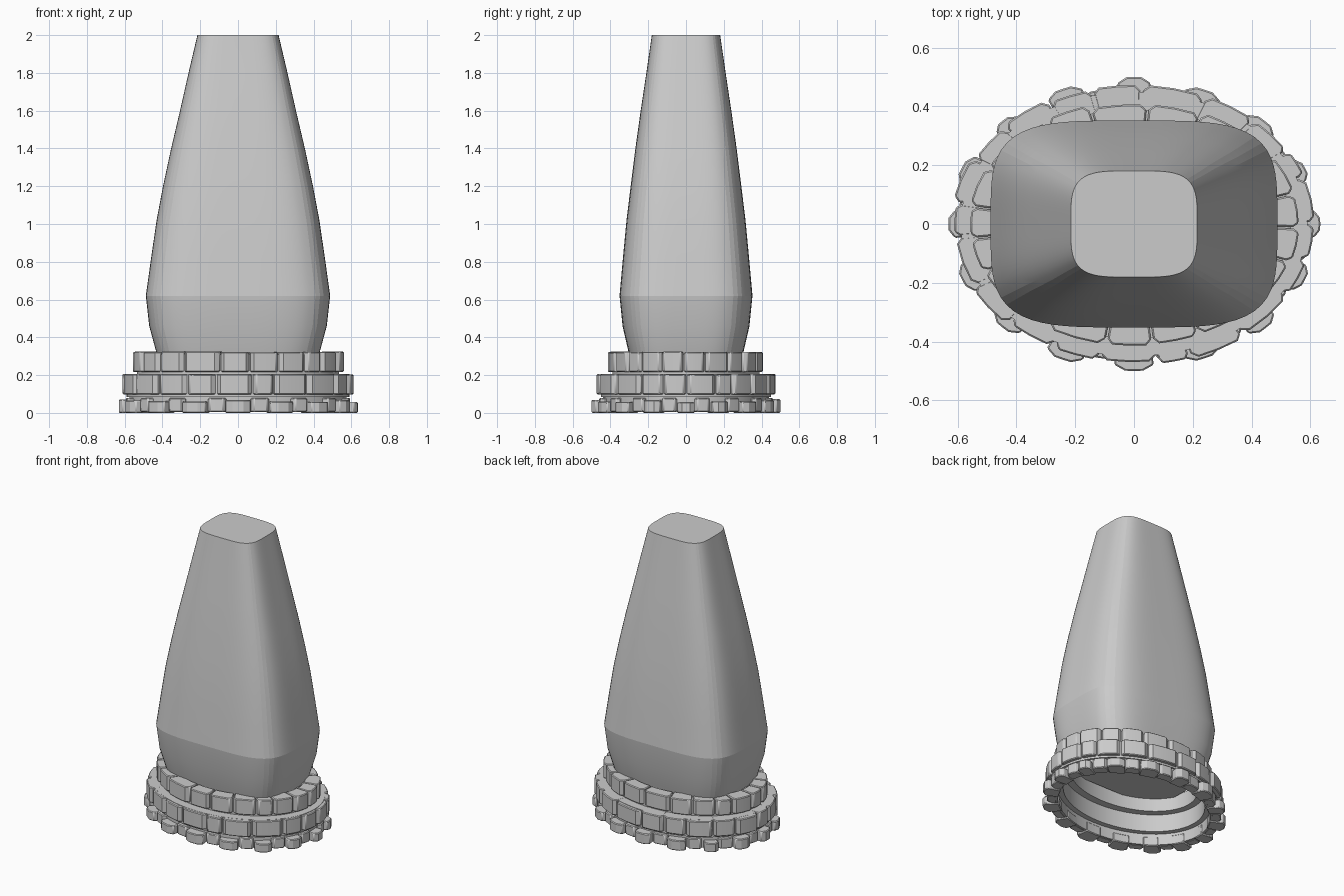
import bpy, bmesh, math, random

if "Cube" in bpy.data.objects:
    bpy.data.objects.remove(bpy.data.objects["Cube"])

random.seed(4)
TAU = 2 * math.pi

stone = bpy.data.materials.new("grey stone")
stone.diffuse_color = (0.6, 0.6, 0.6, 1)
stone.use_nodes = True
stone.node_tree.nodes["Principled BSDF"].inputs["Base Color"].default_value = stone.diffuse_color


def finish(name, bm, angle):
    bmesh.ops.recalc_face_normals(bm, faces=bm.faces)
    mesh = bpy.data.meshes.new(name)
    bm.to_mesh(mesh)
    bm.free()
    mesh.materials.append(stone)
    for p in mesh.polygons:
        p.use_smooth = True
    mesh.set_sharp_from_angle(angle=math.radians(angle))
    ob = bpy.data.objects.new(name, mesh)
    bpy.context.collection.objects.link(ob)
    return ob


def loft(bm, rings, closed=False):
    """Join rings of points into a skin; closed joins last to first, otherwise cap."""
    vs = [[bm.verts.new(p) for p in r] for r in rings]
    n = len(vs[0])
    pairs = list(zip(vs, vs[1:]))
    if closed:
        pairs.append((vs[-1], vs[0]))
    for a, b in pairs:
        for i in range(n):
            j = (i + 1) % n
            bm.faces.new((a[i], a[j], b[j], b[i]))
    if not closed:
        bm.faces.new(vs[0][::-1])
        bm.faces.new(vs[-1])


def rounded_ring(a, b, z, n=4, count=96):
    pts = []
    for i in range(count):
        t = TAU * i / count
        c, s = math.cos(t), math.sin(t)
        r = (abs(c) ** n + abs(s) ** n) ** (-1 / n)
        pts.append((a * r * c, b * r * s, z))
    return pts


def ellipse(a, b, z, count=72):
    return [(a * math.cos(TAU * i / count), b * math.sin(TAU * i / count), z)
            for i in range(count)]


# Tapering body: (half width, half depth, height)
profile = [(0.425, 0.298, 0.295), (0.435, 0.306, 0.33), (0.47, 0.336, 0.46), (0.488, 0.352, 0.62),
           (0.46, 0.334, 0.82), (0.431, 0.315, 1.02), (0.397, 0.293, 1.2),
           (0.354, 0.268, 1.4), (0.307, 0.24, 1.6), (0.262, 0.21, 1.8),
           (0.215, 0.181, 2.0)]
bm = bmesh.new()
loft(bm, [rounded_ring(*p) for p in profile])
finish("tapered_body", bm, 10)


def liner(name, inner, outer, z0, z1):
    bm = bmesh.new()
    loft(bm, [ellipse(*inner, z0), ellipse(*outer, z0),
              ellipse(*outer, z1), ellipse(*inner, z1)], closed=True)
    finish(name, bm, 30)


def brick(bm, t0, t1, inner, outer, z0, z1, cut):
    """Curved block with chamfered outer corners."""
    outline = []
    steps = 3
    m = (t1 - t0) * cut
    for i in range(steps + 1):
        t = t0 + (t1 - t0) * i / steps
        outline.append((inner[0] * math.cos(t), inner[1] * math.sin(t)))
    dent = 0.018
    back = [(t1, -dent)] + [(t1 - m + (t0 - t1 + 2 * m) * i / 2, 0) for i in range(3)]
    back.append((t0, -dent))
    for t, d in back:
        outline.append(((outer[0] + d) * math.cos(t), (outer[1] + d) * math.sin(t)))
    loft(bm, [[(x, y, z) for x, y in outline] for z in (z0, z1)])


def brick_ring(name, count, inner, outer, z0, z1):
    joints = [TAU * (i + random.uniform(-0.2, 0.2)) / count for i in range(count)]
    joints.append(joints[0] + TAU)
    bm = bmesh.new()
    for t0, t1 in zip(joints, joints[1:]):
        j = random.uniform(-0.012, 0.003)
        brick(bm, t0 + 0.007, t1 - 0.007, inner, (outer[0] + j, outer[1] + j),
              z0, z1 - random.uniform(0, 0.004), 0.12)
    bevel(finish(name, bm, 15))


def bevel(ob):
    mod = ob.modifiers.new("worn edges", "BEVEL")
    mod.width = 0.005
    mod.segments = 1
    mod.limit_method = "ANGLE"
    mod.angle_limit = math.radians(50)


# Two upper courses with solid linings behind the joints
liner("upper_lining", (0.45, 0.315), (0.535, 0.39), 0.205, 0.31)
brick_ring("upper_bricks", 21, (0.46, 0.325), (0.563, 0.418), 0.217, 0.325)
liner("middle_lining", (0.495, 0.365), (0.59, 0.45), 0.085, 0.206)
brick_ring("middle_bricks", 21, (0.505, 0.375), (0.62, 0.48), 0.098, 0.207)

# Foundation course: alternating recessed and projecting stones
liner("base_lining", (0.53, 0.40), (0.575, 0.44), 0.008, 0.09)
bm = bmesh.new()
count = 16
for i in range(count):
    t = TAU * i / count
    j = random.uniform(-0.006, 0)
    w = 0.095 + random.uniform(-0.015, 0.015)
    brick(bm, t - w, t + w, (0.525, 0.395), (0.635 + j, 0.50 + j),
          0, 0.066 + random.uniform(-0.008, 0.008), 0.28)
    brick(bm, t + w + 0.008, t + TAU / count - 0.108, (0.54, 0.41), (0.60, 0.465),
          0.006, 0.078, 0.15)
bevel(finish("foundation_stones", bm, 15))
